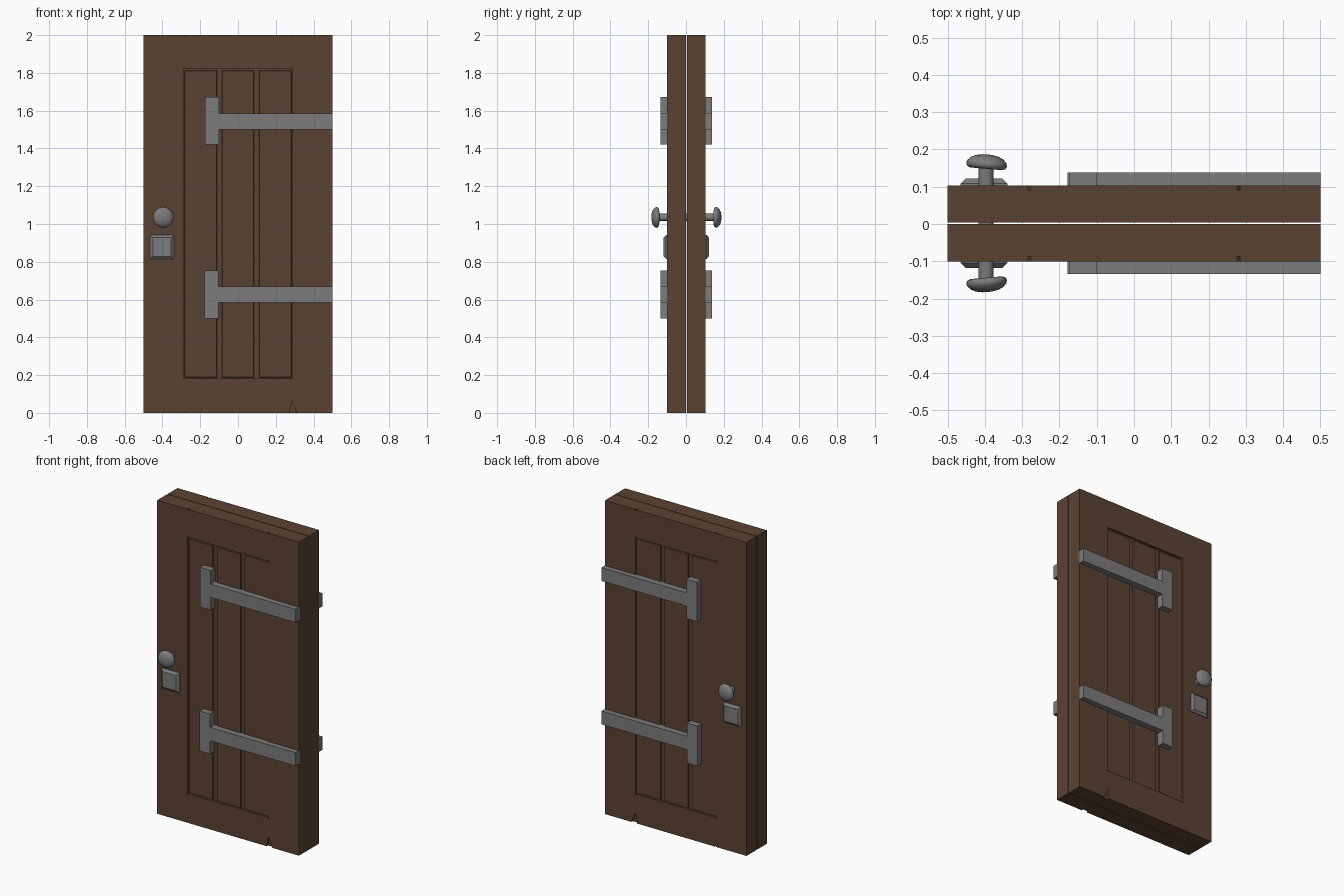
import bpy, bmesh, math
from mathutils import Matrix

if "Cube" in bpy.data.objects:
    bpy.data.objects.remove(bpy.data.objects["Cube"])

MID = 0.002      # y of the seam between the two door leaves


def material(name, rgb):
    m = bpy.data.materials.new(name)
    m.diffuse_color = (*rgb, 1)
    m.use_nodes = True
    m.node_tree.nodes["Principled BSDF"].inputs["Base Color"].default_value = m.diffuse_color
    return m


WOOD = material("dark_wood", (0.105, 0.055, 0.032))
IRON = material("iron", (0.2, 0.2, 0.2))


def finish(name, bm, mat):
    bmesh.ops.recalc_face_normals(bm, faces=bm.faces)
    me = bpy.data.meshes.new(name)
    bm.to_mesh(me)
    bm.free()
    me.materials.append(mat)
    ob = bpy.data.objects.new(name, me)
    bpy.context.collection.objects.link(ob)
    return ob


def prism(name, pts, y0, y1, side, mat, inset=0.0):
    """Extrude an x-z outline outward; inset shrinks the outer face."""
    bm = bmesh.new()
    cx = (min(p[0] for p in pts) + max(p[0] for p in pts)) / 2
    cz = (min(p[1] for p in pts) + max(p[1] for p in pts)) / 2

    def shrink(v, c):
        return v - math.copysign(inset, v - c) if inset else v
    a = [bm.verts.new((x, MID + side * y0, z)) for x, z in pts]
    b = [bm.verts.new((shrink(x, cx), MID + side * y1, shrink(z, cz))) for x, z in pts]
    n = len(pts)
    bm.faces.new(a)
    bm.faces.new(b[::-1])
    for i in range(n):
        j = (i + 1) % n
        bm.faces.new((a[i], b[i], b[j], a[j]))
    return finish(name, bm, mat)


def rect(x0, x1, z0, z1):
    return [(x0, z0), (x1, z0), (x1, z1), (x0, z1)]


def lathe(name, profile, side, tilt):
    """Revolve (radius, y) points around the knob axis."""
    bm = bmesh.new()
    vs = [bm.verts.new((r, 0, y)) for r, y in profile]
    es = [bm.edges.new(e) for e in zip(vs, vs[1:])]
    bmesh.ops.spin(bm, geom=vs + es, cent=(0, 0, 0), axis=(0, 0, 1),
                   angle=2 * math.pi, steps=32)
    bmesh.ops.remove_doubles(bm, verts=bm.verts, dist=1e-5)
    bm.transform(Matrix.Translation((-0.395, MID + side * 0.163, 1.035))
                 @ Matrix.Rotation(side * tilt, 4, 'Z')
                 @ Matrix.Rotation(-side * math.pi / 2, 4, 'X'))
    ob = finish(name, bm, IRON)
    for p in ob.data.polygons:
        p.use_smooth = True
    return ob


CORE, FACE = 0.089, 0.102
c = 0.008        # small corner nicks where rails meet stiles

for side, label in ((-1, "front"), (1, "back")):
    # Leaf core with frame boards on its face
    prism(label + "_core", rect(-0.5, 0.5, 0, 2), 0.002, CORE, side, WOOD)
    prism(label + "_latch_stile", [(-0.5, 0), (-0.285, 0), (-0.285, 2), (-0.5, 2)],
          CORE, FACE, side, WOOD)
    # Hinge stile has a split at its lower inner corner
    prism(label + "_hinge_stile", [(0.312, 0), (0.5, 0), (0.5, 2), (0.285, 2), (0.285, 0.065)],
          CORE, FACE, side, WOOD)
    prism(label + "_top_rail", [(-0.285, 1.82 + c), (-0.285 + c, 1.82), (0.285 - c, 1.82),
                                (0.285, 1.82 + c), (0.285, 2 - c), (0.285 - c, 2),
                                (-0.285 + c, 2), (-0.285, 2 - c)], CORE, FACE, side, WOOD)
    prism(label + "_bottom_rail", [(-0.285 + c, 0), (0.272, 0), (0.285, 0.065),
                                   (0.285, 0.186 - c), (0.285 - c, 0.186),
                                   (-0.285 + c, 0.186), (-0.285, 0.186 - c), (-0.285, c)],
          CORE, FACE, side, WOOD)
    # Three panel planks with chamfered edges
    for i, (x0, x1) in enumerate(((-0.283, -0.11), (-0.086, 0.086), (0.11, 0.283))):
        prism(f"{label}_plank_{i + 1}", rect(x0, x1, 0.188, 1.812),
              CORE, 0.096, side, WOOD, 0.003)

    # T-shaped strap hinges
    for tag, x, z0, z1, s0 in (("upper", -0.175, 1.42, 1.672, 1.5),
                               ("lower", -0.178, 0.5, 0.755, 0.585)):
        w = x + 0.075
        prism(f"{label}_{tag}_hinge",
              [(x, z0), (w, z0), (w, s0), (0.5, s0), (0.5, s0 + 0.085),
               (w, s0 + 0.085), (w, z1), (x, z1)], 0.09, 0.136, side, IRON)

    # Lock plate: short rim, then bevelled face
    prism(label + "_lock_rim", rect(-0.465, -0.34, 0.815, 0.942), 0.095, 0.107, side, IRON)
    prism(label + "_lock_face", rect(-0.465, -0.34, 0.815, 0.942), 0.107, 0.12, side, IRON, 0.014)

    # Mushroom knob
    lathe(label + "_knob", [(0, -0.012), (0.025, -0.014), (0.042, -0.017), (0.051, -0.014),
                            (0.055, -0.006), (0.052, 0.003), (0.043, 0.012),
                            (0.03, 0.018), (0.015, 0.021), (0, 0.022)], side, -math.radians(5))

# Spindle through both leaves
bm = bmesh.new()
bmesh.ops.create_cone(bm, cap_ends=True, segments=24, radius1=0.02, radius2=0.02, depth=0.31)
bm.transform(Matrix.Translation((-0.397, MID, 1.035)) @ Matrix.Rotation(math.pi / 2, 4, 'X'))
spindle = finish("knob_spindle", bm, IRON)
for p in spindle.data.polygons:
    p.use_smooth = len(p.vertices) == 4
